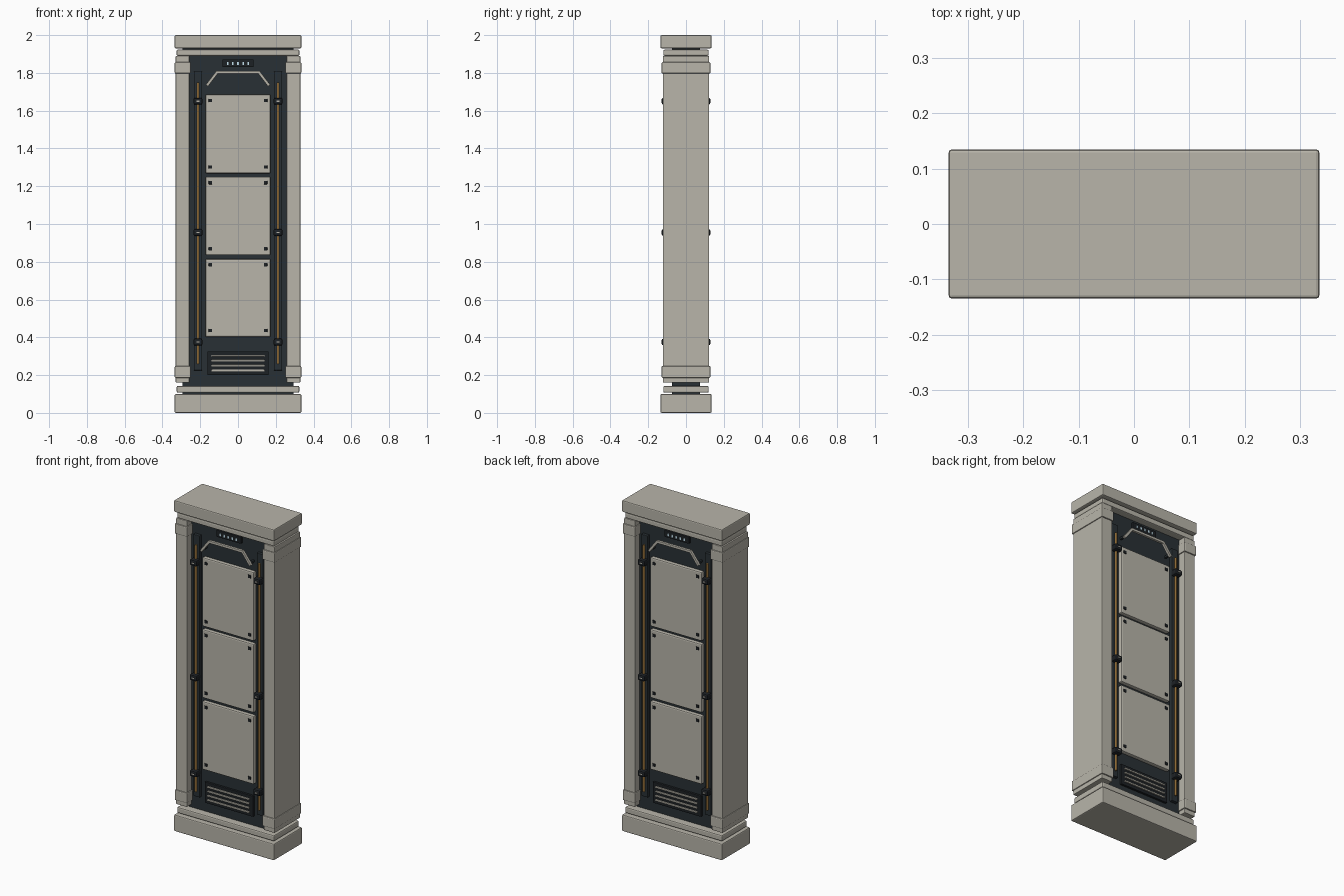
import bpy, bmesh
from mathutils import Vector

if "Cube" in bpy.data.objects:
    bpy.data.objects.remove(bpy.data.objects["Cube"])


def mat(name, r, g, b):
    m = bpy.data.materials.new(name)
    m.diffuse_color = (r, g, b, 1)
    m.use_nodes = True
    m.node_tree.nodes["Principled BSDF"].inputs["Base Color"].default_value = m.diffuse_color
    return m


BEIGE = mat("beige", 0.48, 0.46, 0.40)
DARK = mat("dark_metal", 0.022, 0.03, 0.035)
BLACK = mat("black_metal", 0.012, 0.015, 0.018)
COPPER = mat("copper", 0.45, 0.24, 0.06)
LIGHT = mat("indicator", 0.55, 0.75, 0.85)


def finish(name, bm, material, bevel=0.0, segments=2):
    bmesh.ops.recalc_face_normals(bm, faces=bm.faces)
    me = bpy.data.meshes.new(name)
    bm.to_mesh(me)
    bm.free()
    me.materials.append(material)
    ob = bpy.data.objects.new(name, me)
    bpy.context.collection.objects.link(ob)
    if bevel:
        mod = ob.modifiers.new("bevel", "BEVEL")
        mod.width, mod.segments = bevel, segments
        mod.limit_method = "ANGLE"
    return ob


def box(name, x, y, z, material, bevel=0.0, segments=2):
    """Box from (min, max) ranges."""
    bm = bmesh.new()
    bmesh.ops.create_cube(bm, size=1)
    for v in bm.verts:
        v.co = Vector([(r[0] + r[1]) / 2 + c * abs(r[1] - r[0])
                       for r, c in zip((x, y, z), v.co)])
    return finish(name, bm, material, bevel, segments)


def face_box(name, s, cx, w, depth, z, material, bevel=0.0):
    """Box on the front (s=1) or, turned round, on the back (s=-1)."""
    c = s * cx
    y = sorted((-s * depth[0], -s * depth[1]))
    return box(name, (c - w / 2, c + w / 2), y, z, material, bevel)


# Plinth, cap and core
box("base_plinth", (-.335, .335), (-.135, .135), (0, .10), BEIGE, .006)
box("base_moulding", (-.325, .325), (-.12, .12), (.107, .143), BEIGE, .007)
box("cap_moulding", (-.325, .325), (-.12, .12), (1.89, 1.923), BEIGE, .007)
box("cap", (-.335, .335), (-.135, .135), (1.93, 2.0), BEIGE, .006)
box("core", (-.295, .295), (-.075, .075), (.09, 1.94), DARK)

# Side pillars with collars
for sx in (-1, 1):
    def xr(a, b):
        return sorted((sx * a, sx * b))
    box("side_pillar", xr(.257, .33), (-.122, .122), (.16, 1.89), BEIGE, .004)
    for z in ((.186, .248), (1.797, 1.857)):
        box("pillar_collar", xr(.251, .335), (-.129, .129), z, BEIGE, .005)


def handle(s):
    """Angular bar swept with mitred corners, on two short feet."""
    outer = [(-.172, 1.735), (-.115, 1.81), (.115, 1.81), (.172, 1.735)]
    inner = [(-.158, 1.729), (-.108, 1.795), (.108, 1.795), (.158, 1.729)]
    bm = bmesh.new()
    rings = [[bm.verts.new((s * x, -s * y, z))
              for (x, z), y in ((o, .105), (o, .121), (i, .121), (i, .105))]
             for o, i in zip(outer, inner)]
    for a, b in zip(rings, rings[1:]):
        for k in range(4):
            bm.faces.new((a[k], a[(k + 1) % 4], b[(k + 1) % 4], b[k]))
    bm.faces.new(rings[0])
    bm.faces.new(rings[-1])
    finish("handle", bm, BEIGE, .002)
    for x in (-.158, .158):
        face_box("handle_foot", s, x, .012, (.07, .107), (1.738, 1.75), DARK)


def rod(s, x):
    bm = bmesh.new()
    bmesh.ops.create_cone(bm, cap_ends=True, segments=12, radius1=.006,
                          radius2=.006, depth=1.49)
    bmesh.ops.translate(bm, verts=bm.verts, vec=(s * x, -s * .1, 1.005))
    ob = finish("copper_rod", bm, COPPER)
    for p in ob.data.polygons:
        p.use_smooth = len(p.vertices) == 4


# Front and back faces carry the same fittings
for s in (1, -1):
    # Access panels with corner bolts
    for z0, z1 in ((.402, .815), (.835, 1.25), (1.268, 1.685)):
        face_box("access_panel", s, 0, .345, (.07, .098), (z0, z1), BEIGE, .007)
        for x in (-.146, .146):
            for z in (z0 + .034, z1 - .031):
                face_box("panel_bolt", s, x, .018, (.09, .102),
                         (z - .009, z + .009), BLACK, .002)

    # Rod channels with clips
    for x in (-.212, .212):
        face_box("rod_channel", s, x, .043, (.07, .094), (.225, 1.807), DARK, .003)
        rod(s, x)
        for z in (.375, .955, 1.65):
            face_box("rod_clip", s, x, .048, (.085, .129),
                     (z - .018, z + .018), BLACK, .009)
            face_box("clip_screw", s, x, .016, (.12, .131),
                     (z - .003, z + .003), BEIGE)

    # Indicator box
    face_box("indicator_box", s, 0, .164, (.07, .09), (1.83, 1.872), BLACK, .003)
    for i in range(5):
        face_box("indicator", s, (i - 2) * .027, .008, (.085, .093),
                 (1.842, 1.857), LIGHT)

    handle(s)

    # Vent
    face_box("vent_frame", s, 0, .324, (.07, .088), (.2, .326), BLACK, .003)
    for i in range(4):
        z = .224 + i * .0262
        face_box("vent_slat", s, 0, .28, (.08, .096), (z - .005, z + .005),
                 BEIGE, .002)
